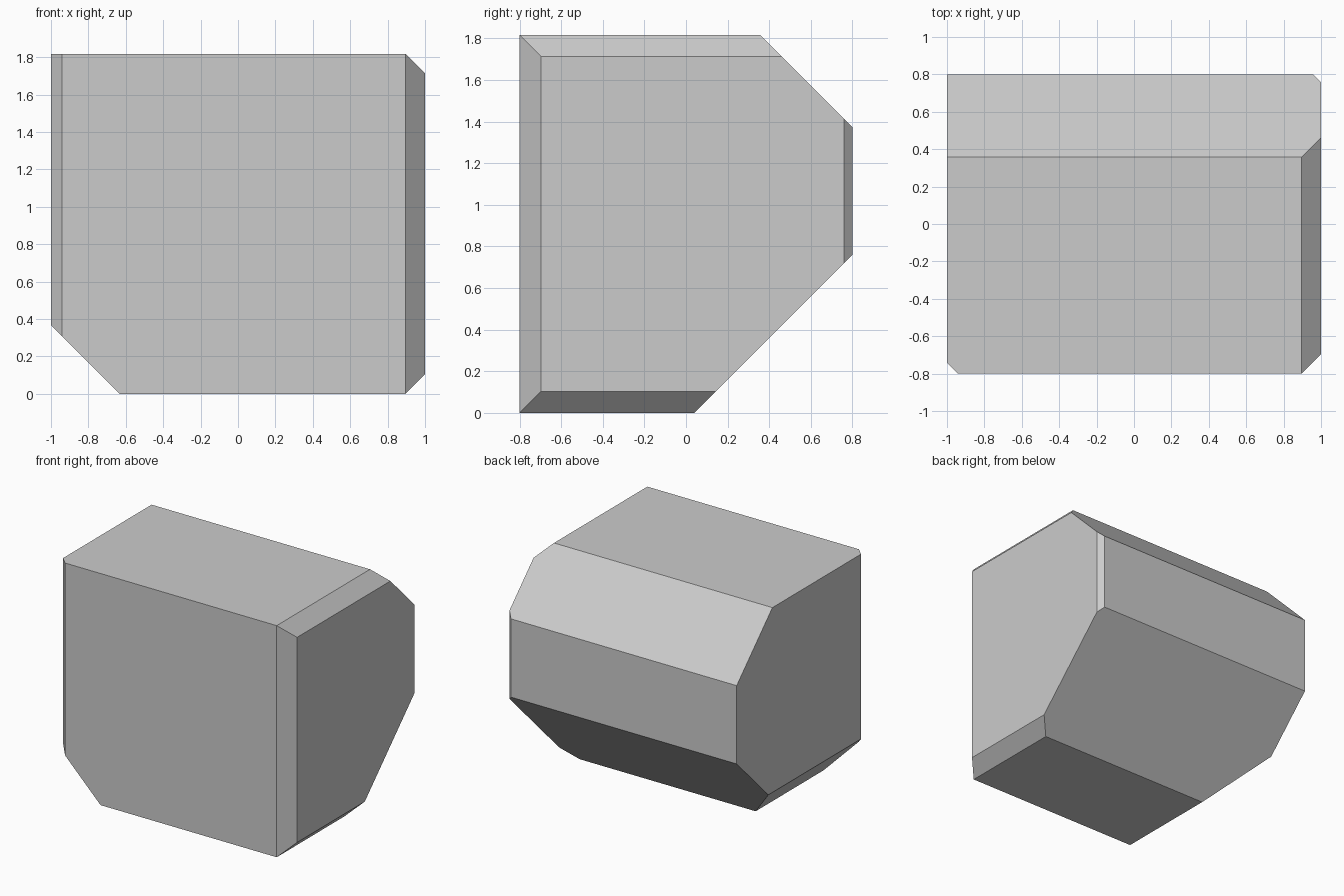
import bpy, bmesh
from mathutils import Vector

if "Cube" in bpy.data.objects:
    bpy.data.objects.remove(bpy.data.objects["Cube"])

HALF = Vector((1.0, 0.8, 0.9085))  # half extents of the block

# Each 45-degree edge cut: outward direction and chamfer width
CUTS = [
    ((1, 0, 1), 0.104),    # right top
    ((1, 0, -1), 0.104),   # right bottom
    ((1, -1, 0), 0.104),   # right front
    ((1, 1, 0), 0.041),    # right back
    ((-1, -1, 0), 0.059),  # left front
    ((-1, 0, -1), 0.367),  # left bottom
    ((0, 1, 1), 0.443),    # back top
    ((0, 1, -1), 0.76),    # back bottom
]

# Base block
bm = bmesh.new()
bmesh.ops.create_cube(bm, size=2)
bmesh.ops.scale(bm, vec=HALF, verts=bm.verts)

# Slice off each edge and cap the opening
for direction, width in CUTS:
    n = Vector(direction)
    edge_mid = Vector([d * h for d, h in zip(n, HALF)])
    res = bmesh.ops.bisect_plane(
        bm, geom=bm.verts[:] + bm.edges[:] + bm.faces[:], dist=1e-6,
        plane_co=edge_mid - n * width / 2, plane_no=n, clear_outer=True)
    rim = [g for g in res["geom_cut"] if isinstance(g, bmesh.types.BMEdge)]
    bmesh.ops.contextual_create(bm, geom=rim)

bmesh.ops.translate(bm, vec=(0, 0, HALF.z), verts=bm.verts)
bmesh.ops.recalc_face_normals(bm, faces=bm.faces)

mesh = bpy.data.meshes.new("chamfered_block")
bm.to_mesh(mesh)
bm.free()
block = bpy.data.objects.new("chamfered_block", mesh)
bpy.context.collection.objects.link(block)
